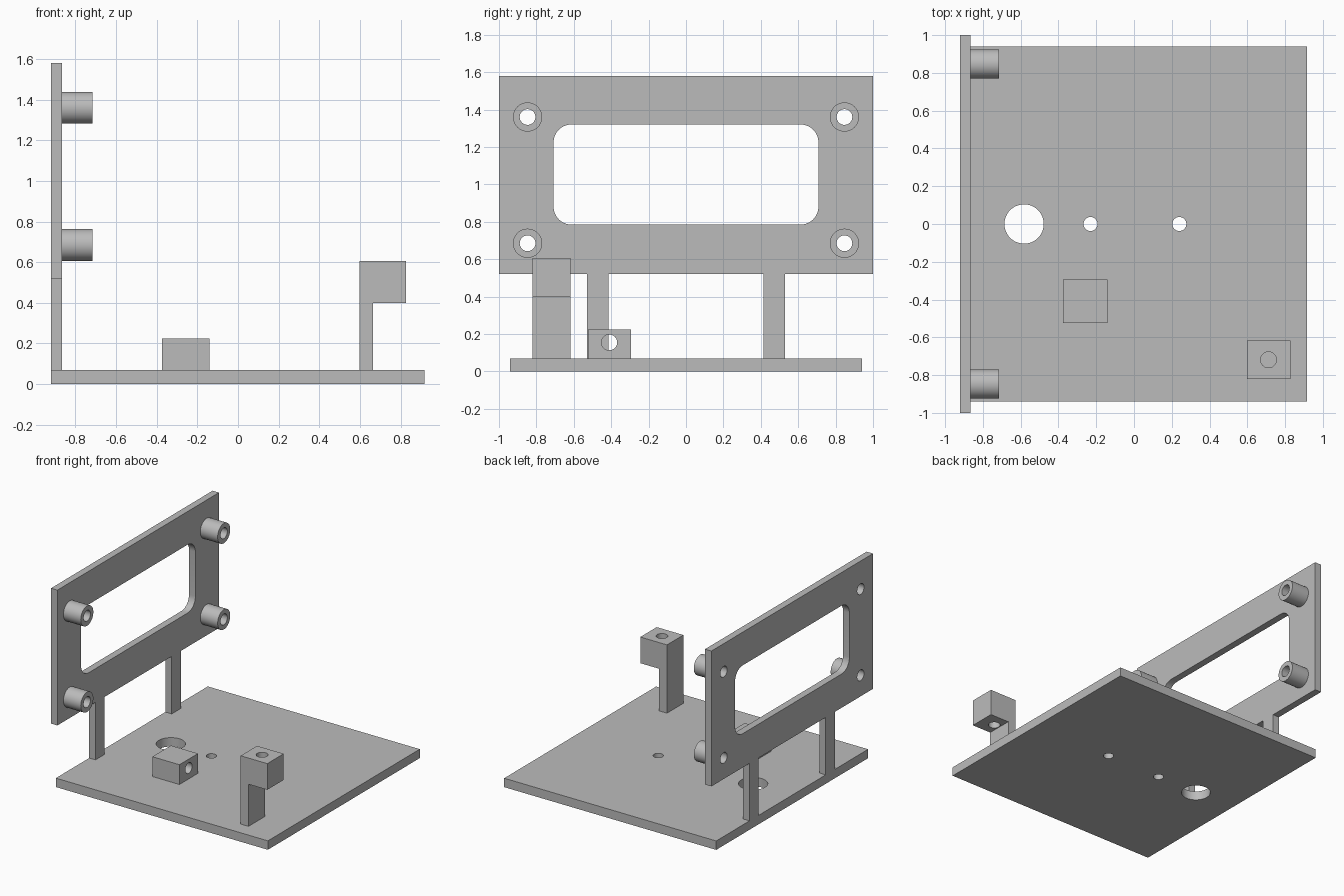
import bpy, bmesh, math

old = bpy.data.objects.get("Cube")
if old:
    bpy.data.objects.remove(old)

grey = bpy.data.materials.new("plain grey")
grey.use_nodes = True
colour = (0.5, 0.5, 0.5, 1)
grey.diffuse_color = colour
grey.node_tree.nodes["Principled BSDF"].inputs["Base Color"].default_value = colour


def finish(bm, name):
    mesh = bpy.data.meshes.new(name)
    bm.to_mesh(mesh)
    bm.free()
    mesh.materials.append(grey)
    ob = bpy.data.objects.new(name, mesh)
    bpy.context.collection.objects.link(ob)
    return ob


def box(name, x, y, z, corner=0):
    """Box from ranges; corner rounds the edges that run along x."""
    bm = bmesh.new()
    bmesh.ops.create_cube(bm, size=1)
    for v in bm.verts:
        for i, (lo, hi) in enumerate((x, y, z)):
            v.co[i] = hi if v.co[i] > 0 else lo
    if corner:
        edges = [e for e in bm.edges if abs(e.verts[0].co.x - e.verts[1].co.x) > 1e-4]
        bmesh.ops.bevel(bm, geom=edges, offset=corner, segments=10,
                        profile=0.5, affect='EDGES')
    return finish(bm, name)


def cylinder(name, centre, radius, length, axis):
    bm = bmesh.new()
    bmesh.ops.create_cone(bm, cap_ends=True, segments=48,
                          radius1=radius, radius2=radius, depth=length)
    ob = finish(bm, name)
    ob.location = centre
    if axis == 'X':
        ob.rotation_euler.y = math.pi / 2
    return ob


def select(ob):
    bpy.ops.object.select_all(action='DESELECT')
    ob.select_set(True)
    bpy.context.view_layer.objects.active = ob


def cut(ob, cutters):
    """Subtract the cutters, remove them and shade the result."""
    select(ob)
    for c in cutters:
        c.hide_render = True
        mod = ob.modifiers.new("cut", 'BOOLEAN')
        mod.operation = 'DIFFERENCE'
        mod.solver = 'EXACT'
        mod.object = c
        bpy.ops.object.modifier_apply(modifier=mod.name)
        bpy.data.objects.remove(c)
    bpy.ops.object.shade_smooth_by_angle(angle=math.radians(30))


BASE_TOP = 0.07
PANEL_X = (-0.92, -0.865)
PANEL_BOTTOM = 0.52
BORE = 0.042

# Base plate with one large and two small holes
base = box("base_plate", (-0.92, 0.917), (-0.94, 0.94), (0, BASE_TOP))
cut(base, [cylinder("hole", (x, 0, 0), r, 1, 'Z')
           for x, r in ((-0.582, 0.104), (-0.23, 0.037), (0.24, 0.037))])

# Upright panel with rounded window and corner holes
corners = [(s * 0.847, z) for s in (-1, 1) for z in (0.685, 1.36)]
panel = box("display_panel", PANEL_X, (-1, 1), (PANEL_BOTTOM, 1.58))
window = box("window", (-1.1, -0.7), (-0.708, 0.708), (0.785, 1.32), corner=0.095)
cut(panel, [window] + [cylinder("hole", (-0.9, y, z), BORE, 0.5, 'X') for y, z in corners])

# Tubular standoffs around the corner holes
for i, (y, z) in enumerate(corners):
    tube = cylinder(f"standoff_{i + 1}", (-0.79, y, z), 0.078, 0.15, 'X')
    cut(tube, [cylinder("hole", (-0.79, y, z), BORE, 0.5, 'X')])

# Two legs carrying the panel
for side, s in (("front", -1), ("back", 1)):
    box(f"{side}_leg", PANEL_X, sorted((s * 0.415, s * 0.528)), (BASE_TOP, PANEL_BOTTOM))

# Low block bored from side to side
block = box("bored_block", (-0.375, -0.14), (-0.525, -0.295), (BASE_TOP, 0.225))
cut(block, [cylinder("hole", (-0.26, -0.41, 0.155), BORE, 0.5, 'X')])

# Overhanging bracket: post and bored head
box("bracket_post", (0.597, 0.665), (-0.82, -0.617), (BASE_TOP, 0.4))
head = box("bracket_head", (0.597, 0.828), (-0.82, -0.617), (0.4, 0.605))
cut(head, [cylinder("hole", (0.712, -0.719, 0.5), BORE, 0.5, 'Z')])
